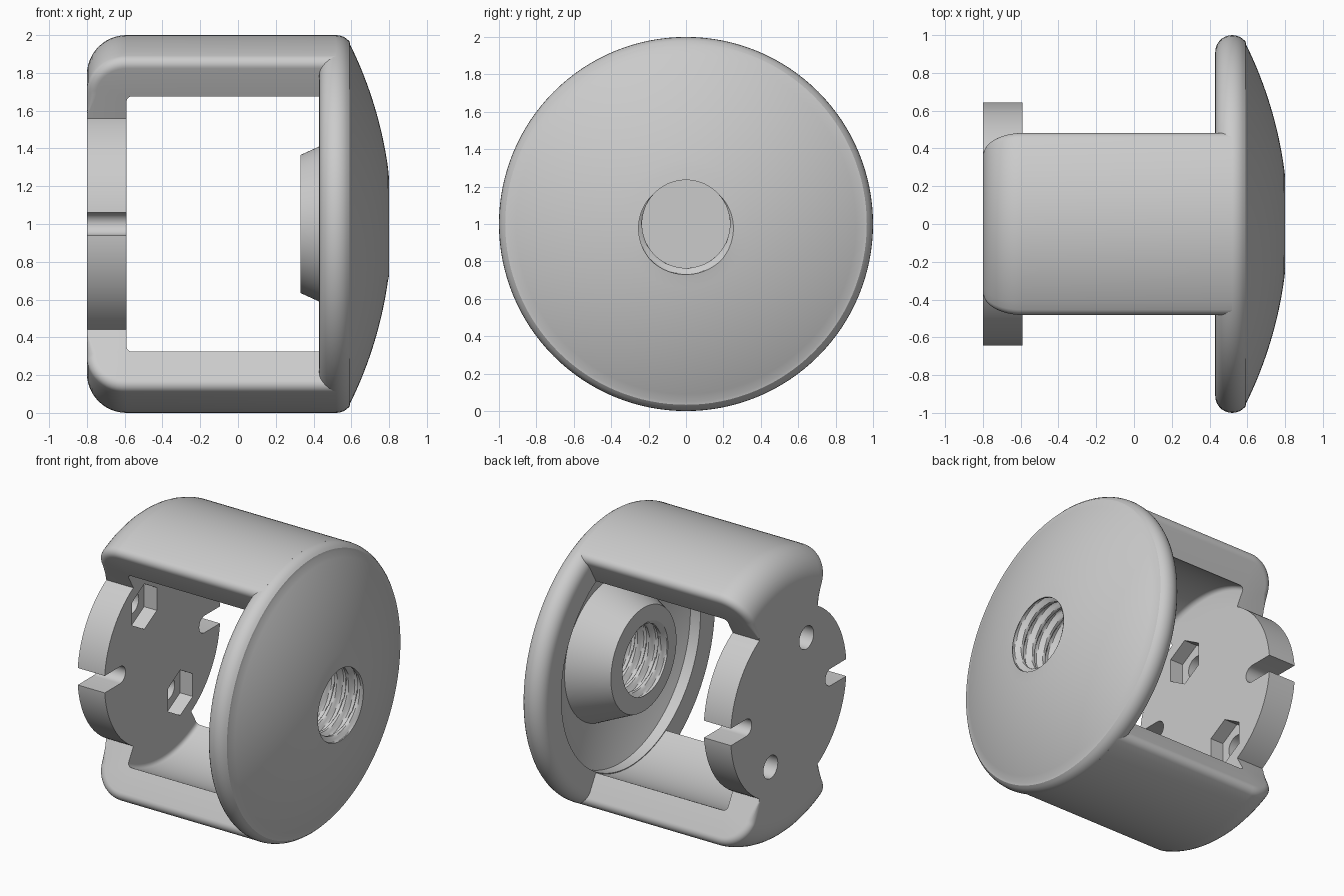
import bpy, bmesh
from math import pi, sin, cos, sqrt, radians

cube = bpy.data.objects.get("Cube")
if cube:
    bpy.data.objects.remove(cube, do_unlink=True)

grey = bpy.data.materials.new("plain grey")
grey.use_nodes = True
grey.diffuse_color = (0.6, 0.6, 0.6, 1)
grey.node_tree.nodes["Principled BSDF"].inputs["Base Color"].default_value = (0.6, 0.6, 0.6, 1)

# Shared dimensions: everything turns about an axis along x at height 1
BACK, PLATE_IN, TOP = -0.8, -0.59, 0.8
PLATE_R, INNER_R = 0.645, 0.78


def finish(name, bm):
    bmesh.ops.recalc_face_normals(bm, faces=bm.faces)
    mesh = bpy.data.meshes.new(name)
    bm.to_mesh(mesh)
    bm.free()
    mesh.materials.append(grey)
    obj = bpy.data.objects.new(name, mesh)
    bpy.context.collection.objects.link(obj)
    return obj


def activate(obj):
    bpy.ops.object.select_all(action='DESELECT')
    obj.select_set(True)
    bpy.context.view_layer.objects.active = obj


def smooth(obj):
    activate(obj)
    bpy.ops.object.shade_smooth_by_angle(angle=radians(30))


def turn(name, sections, full):
    """Join closed (x, radius) sections, each given with its angle."""
    bm = bmesh.new()
    rings = [[bm.verts.new((x, r * cos(a), 1 + r * sin(a))) for x, r in pts]
             for a, pts in sections]
    n = len(rings[0])
    pairs = list(zip(rings, rings[1:]))
    if full:
        pairs.append((rings[-1], rings[0]))
    for p, q in pairs:
        for i in range(n):
            j = (i + 1) % n
            bm.faces.new((p[i], p[j], q[j], q[i]))
    if not full:
        bm.faces.new(rings[0])
        bm.faces.new(rings[-1])
    obj = finish(name, bm)
    smooth(obj)
    return obj


def prism(name, outline, x0, x1):
    """Extrude a (y, z) outline along x."""
    bm = bmesh.new()
    face = bm.faces.new([bm.verts.new((x0, y, z)) for y, z in outline])
    new = bmesh.ops.extrude_face_region(bm, geom=[face])["geom"]
    for v in new:
        if isinstance(v, bmesh.types.BMVert):
            v.co.x = x1
    return finish(name, bm)


def circle(y, z, r, n, start=0.0):
    return [(y + r * cos(start + 2 * pi * i / n), z + r * sin(start + 2 * pi * i / n))
            for i in range(n)]


# Domed cap: hollow shell, tapered boss and threaded bore
DOME_R, DOME_X = 2.15, -1.335
BORE_R, PITCH, GROOVE = 0.235, 0.09, 0.035


def dome_x(r, radius):
    return DOME_X + sqrt(radius ** 2 - r ** 2)


def bore_radius(x, a):
    phase = ((x - TOP) / PITCH - (a + pi / 2) / (2 * pi) + 0.5) % 1
    return BORE_R + GROOVE * min(1, max(0, 1.5 - 4 * abs(phase - 0.5)))


shell = []
for i in range(17):                       # dome surface
    r = 0.3 + 0.65 * i / 16
    shell.append((dome_x(r, DOME_R), r))
for i in range(1, 13):                    # rounded rim
    t = radians(26 + 154 * i / 12)
    shell.append((0.52 + 0.09 * cos(t), 0.91 + 0.09 * sin(t)))
shell.append((0.43, 0.775))
for i in range(9):                        # hollow underside
    r = 0.775 - 0.285 * i / 8
    shell.append((dome_x(r, 2.0), r))
shell.append((0.33, 0.365))               # boss
ROWS = 60
bore = [0.33 + (TOP - 0.33) * i / ROWS for i in range(ROWS + 1)]
SEGS = 128
cap = []
for k in range(SEGS):
    a = 2 * pi * k / SEGS
    cap.append((a, shell + [(x, bore_radius(x, a)) for x in bore]))
turn("domed_cap", cap, True)


# Arms: two 60 degree wall sectors with rounded outer edges
FILLET, CORNER = 0.05, 0.21


def arm_section(d):
    pts = [(BACK, 0.62), (BACK, 0.66)]
    for i in range(13):
        t = pi - pi / 2 * i / 12
        pts.append((BACK + CORNER + (CORNER - d) * cos(t), 0.79 + (CORNER - d) * sin(t)))
    pts += [(0.52, 1 - d), (0.52, INNER_R)]
    for i in range(5):
        t = pi / 2 + pi / 2 * i / 4
        pts.append((PLATE_IN + 0.03 + 0.03 * cos(t), INNER_R - 0.03 + 0.03 * sin(t)))
    return pts + [(PLATE_IN, 0.62)]


edge = []
for i in range(8):
    t = pi / 2 * i / 7
    edge.append((FILLET * (1 - cos(t)) / 0.96, FILLET * (1 - sin(t))))
half = radians(30)
flat = half - edge[-1][0]
steps = [(-half + s, d) for s, d in edge]
steps += [(-flat + 2 * flat * i / 20, 0) for i in range(1, 20)]
steps += [(half - s, d) for s, d in reversed(edge)]
for name, mid in (("upper_arm", pi / 2), ("lower_arm", -pi / 2)):
    turn(name, [(mid + a, arm_section(d)) for a, d in steps], False)


# Mounting plate with side slots, screw holes and hexagonal nut pockets
plate = prism("mounting_plate", circle(0, 1, PLATE_R, 128), BACK, PLATE_IN)
cutters = []
for s in (-1, 1):
    slot = [(s * 0.8, 1.06)]
    for i in range(13):
        t = pi / 2 + pi * i / 12
        slot.append((s * (0.47 + 0.06 * cos(t)), 1 + 0.06 * sin(t)))
    slot.append((s * 0.8, 0.94))
    cutters.append(prism("slot_cutter", slot, BACK - 0.1, PLATE_IN + 0.1))
    y, z = 0.2 * s, 1 - 0.38 * s
    cutters.append(prism("hole_cutter", circle(y, z, 0.08, 32), BACK - 0.1, PLATE_IN + 0.1))
    cutters.append(prism("nut_cutter", circle(y, z, 0.16, 6, pi / 2), -0.69, PLATE_IN + 0.1))
activate(plate)
for c in cutters:
    c.hide_render = True
    mod = plate.modifiers.new("cut", 'BOOLEAN')
    mod.operation = 'DIFFERENCE'
    mod.solver = 'EXACT'
    mod.object = c
    bpy.ops.object.modifier_apply(modifier=mod.name)
for c in cutters:
    bpy.data.objects.remove(c, do_unlink=True)
smooth(plate)
